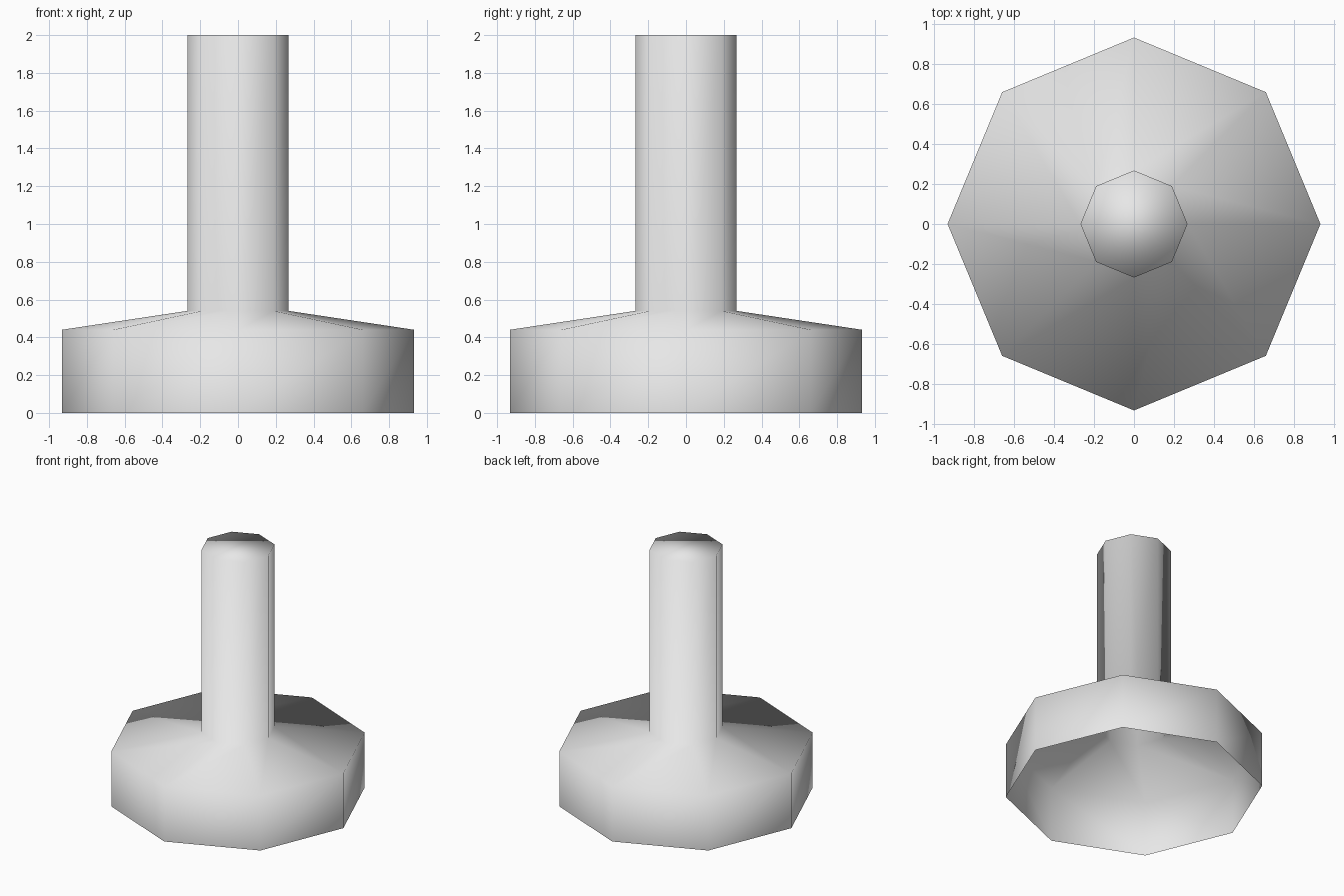
import bpy, bmesh
from math import cos, sin, tau

cube = bpy.data.objects.get("Cube")
if cube:
    bpy.data.objects.remove(cube, do_unlink=True)

# Plain grey material
GREY = (0.8, 0.8, 0.8, 1)
mat = bpy.data.materials.new("light_grey")
mat.use_nodes = True
mat.diffuse_color = GREY
mat.node_tree.nodes["Principled BSDF"].inputs["Base Color"].default_value = GREY

# Eight-sided shell, open below: wall, sloped shoulder, stem (radius, height)
SIDES = 8
PROFILE = [(0.933, 0), (0.933, 0.44), (0.268, 0.54), (0.268, 2)]

bm = bmesh.new()
rings = [[bm.verts.new((r * cos(tau * i / SIDES), r * sin(tau * i / SIDES), z))
          for i in range(SIDES)] for r, z in PROFILE]
for low, high in zip(rings, rings[1:]):
    for i in range(SIDES):
        j = (i + 1) % SIDES
        bm.faces.new((low[i], low[j], high[j], high[i]))

# Stem cap
bm.faces.new(rings[-1])

# Smooth shading runs over every edge
for face in bm.faces:
    face.smooth = True

mesh = bpy.data.meshes.new("base_and_stem")
bm.to_mesh(mesh)
bm.free()
mesh.materials.append(mat)
bpy.context.collection.objects.link(bpy.data.objects.new("base_and_stem", mesh))
